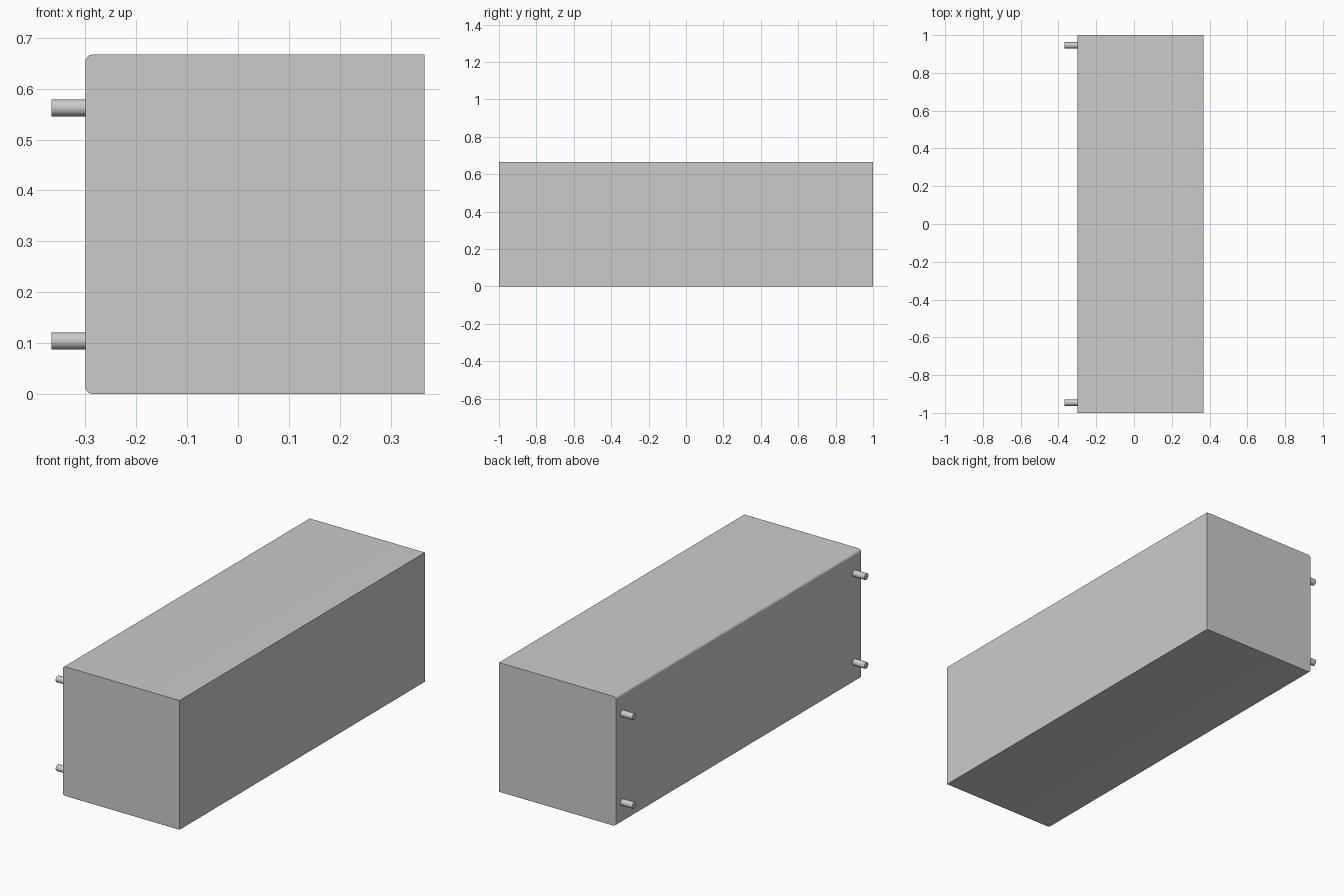
import bpy, bmesh, math

if "Cube" in bpy.data.objects:
    bpy.data.objects.remove(bpy.data.objects["Cube"])

X0, X1, H, HALF_LEN = -0.3, 0.3667, 0.6667, 1.0
ROUND = 0.0145
PIN_R, PIN_LEN = 0.0167, 0.0667


def finish(name, bm):
    bmesh.ops.recalc_face_normals(bm, faces=bm.faces[:])
    mesh = bpy.data.meshes.new(name)
    bm.to_mesh(mesh)
    bm.free()
    obj = bpy.data.objects.new(name, mesh)
    bpy.context.collection.objects.link(obj)
    bpy.ops.object.select_all(action='DESELECT')
    obj.select_set(True)
    bpy.context.view_layer.objects.active = obj
    bpy.ops.object.shade_smooth_by_angle(angle=math.radians(30))
    return obj


# Body: square block profile with the two pin-side corners rounded, extruded along y
def arc(cz, start):
    angles = [math.radians(start + 90 * i / 8) for i in range(9)]
    return [(X0 + ROUND + ROUND * math.cos(a), cz + ROUND * math.sin(a)) for a in angles]


profile = [(X1, 0), (X1, H)] + arc(H - ROUND, 90) + arc(ROUND, 180)
bm = bmesh.new()
face = bm.faces.new([bm.verts.new((x, -HALF_LEN, z)) for x, z in profile])
extruded = bmesh.ops.extrude_face_region(bm, geom=[face])["geom"]
bmesh.ops.translate(bm, vec=(0, 2 * HALF_LEN, 0),
                    verts=[v for v in extruded if isinstance(v, bmesh.types.BMVert)])
finish("block_body", bm)


# Pins: four short round pegs near the corners of the left face
def add_pin(name, y, z):
    embed = 0.01
    bpy.ops.mesh.primitive_cylinder_add(
        vertices=32, radius=PIN_R, depth=PIN_LEN + embed,
        location=(X0 + (embed - PIN_LEN) / 2, y, z), rotation=(0, math.pi / 2, 0))
    bpy.context.object.name = name
    bpy.ops.object.shade_smooth_by_angle(angle=math.radians(30))


for side, y in (("front", -0.946), ("back", 0.946)):
    for level, dz in (("lower", -0.229), ("upper", 0.229)):
        add_pin(f"{side}_{level}_pin", y, H / 2 + dz)
